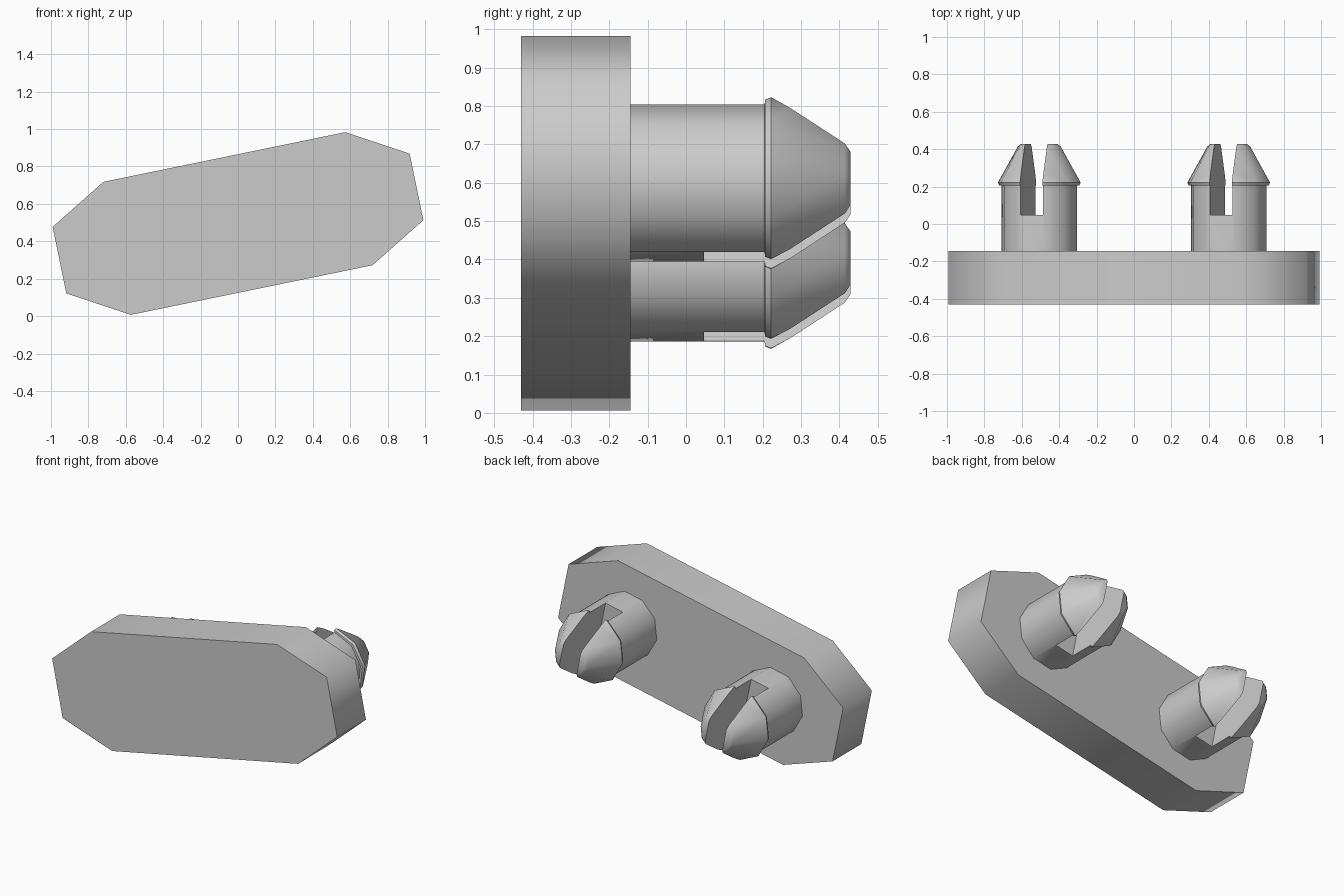
import bpy, bmesh
from math import cos, sin, radians, pi

if "Cube" in bpy.data.objects:
    bpy.data.objects.remove(bpy.data.objects["Cube"])

TILT = radians(11.6)      # slant of the whole clip in the front plane
CZ = 0.495                # height of the clip's centre


def to_world(u, y, v):
    """Local along-plate / across-plate coordinates to tilted world ones."""
    return (u * cos(TILT) - v * sin(TILT), y, CZ + u * sin(TILT) + v * cos(TILT))


def loft(name, rings, angle):
    """Skin equal-length rings, listed from front to back, and cap both ends."""
    bm = bmesh.new()
    loops = [[bm.verts.new(to_world(*p)) for p in ring] for ring in rings]
    n = len(loops[0])
    for a, b in zip(loops, loops[1:]):
        for i in range(n):
            j = (i + 1) % n
            bm.faces.new((a[i], a[j], b[j], b[i]))
    bm.faces.new(loops[0])
    bm.faces.new(loops[-1])
    bmesh.ops.recalc_face_normals(bm, faces=bm.faces)
    mesh = bpy.data.meshes.new(name)
    bm.to_mesh(mesh)
    bm.free()
    obj = bpy.data.objects.new(name, mesh)
    bpy.context.collection.objects.link(obj)
    smooth(obj, angle)
    return obj


def select(obj):
    bpy.ops.object.select_all(action='DESELECT')
    obj.select_set(True)
    bpy.context.view_layer.objects.active = obj


def smooth(obj, angle):
    select(obj)
    bpy.ops.object.shade_smooth_by_angle(angle=radians(angle))


# Base plate: a slot outline with three-segment round ends
R, HALF = 0.363, 0.66
outline = [(s * (HALF + R * sin(k * pi / 3)), s * -R * cos(k * pi / 3))
           for s in (1, -1) for k in range(4)]
loft("base_plate", [[(u, y, v) for u, v in outline] for y in (-0.43, -0.145)], 62)

# Split pegs: ten-sided stem with a barbed conical head, (radius, y) profile
PROFILE = [(0.206, -0.16), (0.206, 0.205), (0.219, 0.206), (0.2255, 0.222),
           (0.117, 0.414), (0.098, 0.429)]
SLOT = 0.061
for side, offset in (("left", -0.517), ("right", 0.517)):
    peg = loft(side + "_peg",
               [[(offset + r * cos(k * pi / 5), y, r * sin(k * pi / 5))
                 for k in range(10)] for r, y in PROFILE], 40)

    # Slot cut across the peg from the tip down into the stem
    square = [(offset - SLOT, -0.4), (offset + SLOT, -0.4),
              (offset + SLOT, 0.4), (offset - SLOT, 0.4)]
    cutter = loft(side + "_slot_cutter",
                  [[(u, y, v) for u, v in square] for y in (0.047, 0.6)], 30)
    cutter.hide_render = True
    mod = peg.modifiers.new("slot", 'BOOLEAN')
    mod.operation, mod.solver, mod.object = 'DIFFERENCE', 'EXACT', cutter
    select(peg)
    bpy.ops.object.modifier_apply(modifier=mod.name)
    bpy.data.objects.remove(cutter, do_unlink=True)
    smooth(peg, 40)
